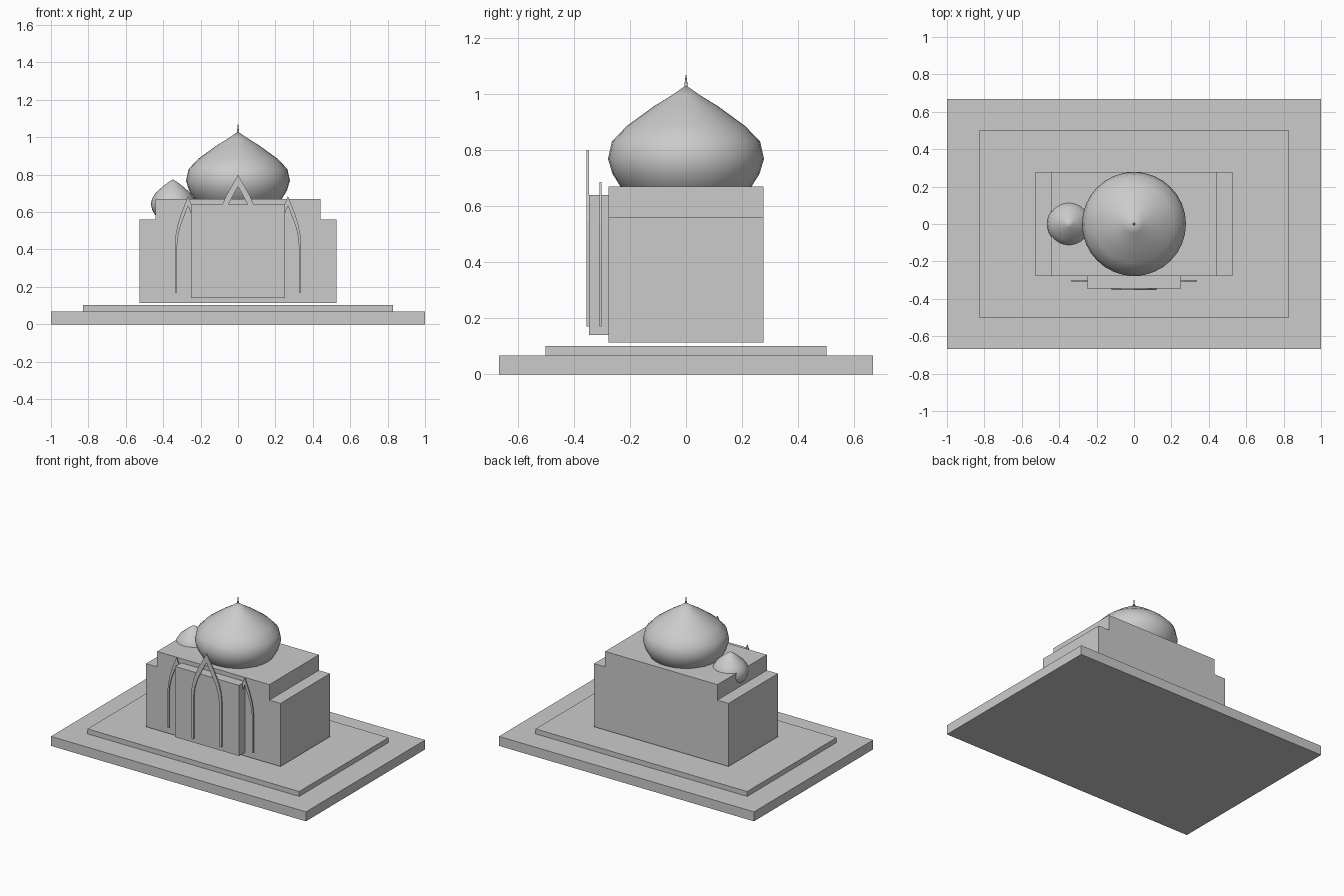
import bpy, bmesh, math

if "Cube" in bpy.data.objects:
    bpy.data.objects.remove(bpy.data.objects["Cube"])

stone = bpy.data.materials.new("grey_stone")
stone.diffuse_color = (0.6, 0.6, 0.6, 1)
stone.use_nodes = True
stone.node_tree.nodes["Principled BSDF"].inputs["Base Color"].default_value = stone.diffuse_color


def finish(name, bm):
    bmesh.ops.recalc_face_normals(bm, faces=bm.faces)
    mesh = bpy.data.meshes.new(name)
    bm.to_mesh(mesh)
    bm.free()
    mesh.materials.append(stone)
    ob = bpy.data.objects.new(name, mesh)
    bpy.context.collection.objects.link(ob)
    return ob


def prism(name, outline, y0, y1):
    """Extrude an (x, z) outline from y0 to y1."""
    bm = bmesh.new()
    face = bm.faces.new([bm.verts.new((x, y0, z)) for x, z in outline])
    ext = bmesh.ops.extrude_face_region(bm, geom=[face])["geom"]
    bmesh.ops.translate(bm, vec=(0, y1 - y0, 0),
                        verts=[v for v in ext if isinstance(v, bmesh.types.BMVert)])
    return finish(name, bm)


def box(name, hx, y0, y1, z0, z1):
    return prism(name, [(-hx, z0), (hx, z0), (hx, z1), (-hx, z1)], y0, y1)


def lathe(name, profile, x, segments=32):
    """Spin an (r, z) profile around a vertical axis at x."""
    bm = bmesh.new()
    verts = [bm.verts.new((r, 0, z)) for r, z in profile]
    edges = [bm.edges.new(pair) for pair in zip(verts, verts[1:])]
    bmesh.ops.spin(bm, geom=verts + edges, axis=(0, 0, 1), cent=(0, 0, 0),
                   steps=segments, angle=math.tau)
    bmesh.ops.remove_doubles(bm, verts=bm.verts, dist=1e-5)
    bmesh.ops.translate(bm, vec=(x, 0, 0), verts=bm.verts)
    ob = finish(name, bm)
    bpy.ops.object.select_all(action='DESELECT')
    ob.select_set(True)
    bpy.context.view_layer.objects.active = ob
    bpy.ops.object.shade_smooth_by_angle(angle=math.radians(40))
    return ob


# Pointed arch: half outlines as fractions of half width and height
OUTER = [(1, 0), (1, .5), (.94, .6), (.8, .7), (.53, .82), (0, 1)]
INNER = [(.84, 0), (.84, .48), (.77, .58), (.62, .67), (.42, .75), (0, .9)]


def arch(name, x, y, half, z0, z1, depth=0.008):
    def full(pts):
        return pts + [(-a, b) for a, b in reversed(pts[:-1])]
    outline = full(OUTER) + full(INNER)[::-1]
    return prism(name, [(x + a * half, z0 + b * (z1 - z0)) for a, b in outline],
                 y - depth / 2, y + depth / 2)


# Stepped platform
box("platform_lower", 1.0, -.667, .667, 0, .067)
box("platform_upper", .83, -.5, .5, .067, .102)

# Hall with a raised middle roof
half_hall = [(.527, .113), (.527, .56), (.44, .56), (.44, .67)]
prism("hall", half_hall + [(-x, z) for x, z in reversed(half_hall)], -.277, .277)

# Projecting portal and arch frames
box("portal", .25, -.346, -.277, .14, .64)
arch("portal_arch", 0, -.350, .12, .17, .80)
for side, sx in (("left", -1), ("right", 1)):
    arch("side_arch_" + side, sx * .267, -.305, .07, .17, .685, .006)

# Onion domes
lathe("main_dome", [(0, .64), (.2, .64), (.234, .67), (.262, .715), (.278, .768),
                    (.264, .83), (.211, .885), (.112, .957), (.05, .995), (0, 1.03)], 0)
lathe("small_dome", [(0, .572), (.08, .572), (.098, .588), (.111, .612), (.118, .64),
                     (.112, .671), (.09, .705), (.05, .74), (.02, .763), (0, .774)], -.348)

# Finial spike
lathe("finial", [(0, 1.02), (.007, 1.02), (.004, 1.045), (.0015, 1.067), (0, 1.067)], 0, 12)
